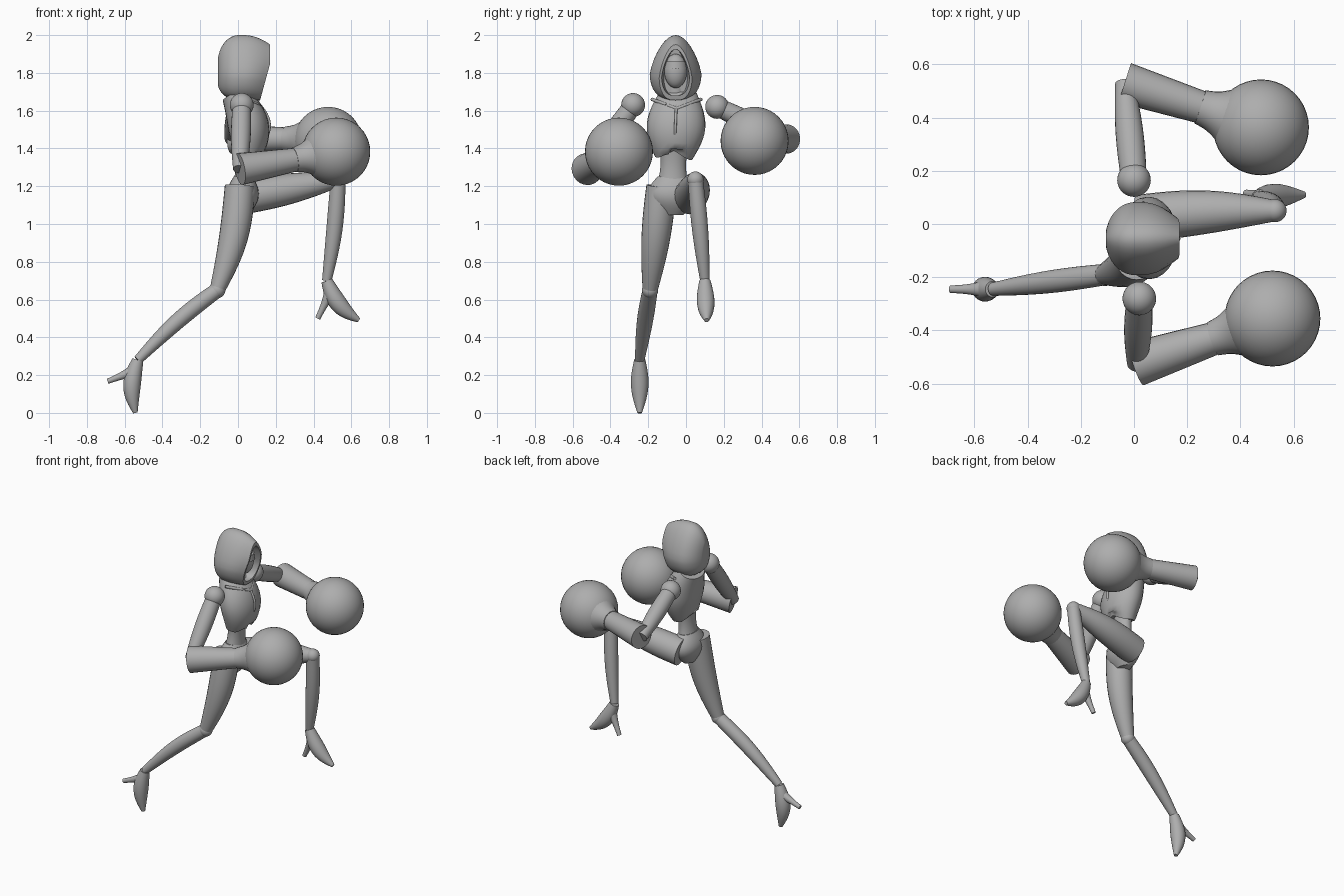
import bpy, bmesh, math
from mathutils import Vector

cube = bpy.data.objects.get("Cube")
if cube:
    bpy.data.objects.remove(cube, do_unlink=True)

grey = bpy.data.materials.new("plain grey")
grey.use_nodes = True
grey.diffuse_color = (.42, .42, .42, 1)
grey.node_tree.nodes["Principled BSDF"].inputs["Base Color"].default_value = grey.diffuse_color


def finish(name, bm):
    bmesh.ops.recalc_face_normals(bm, faces=bm.faces)
    mesh = bpy.data.meshes.new(name)
    bm.to_mesh(mesh)
    bm.free()
    mesh.materials.append(grey)
    part = bpy.data.objects.new(name, mesh)
    bpy.context.collection.objects.link(part)
    bpy.ops.object.select_all(action='DESELECT')
    part.select_set(True)
    bpy.context.view_layer.objects.active = part
    bpy.ops.object.shade_smooth_by_angle(angle=math.radians(45))
    return part


def skin(name, loops):
    """Bridge equal loops of points and cap both ends."""
    bm = bmesh.new()
    rows = [[bm.verts.new(point) for point in loop] for loop in loops]
    for lower, upper in zip(rows, rows[1:]):
        for i in range(len(lower)):
            bm.faces.new((lower[i - 1], lower[i], upper[i], upper[i - 1]))
    bm.faces.new(rows[0])
    bm.faces.new(rows[-1])
    return finish(name, bm)


def circle(count):
    angles = [math.tau * k / count for k in range(count)]
    return [(math.cos(angle), math.sin(angle)) for angle in angles]


def tube(name, start, end, first, last, bulge=0, bow=(0, 0, 0), flat=1, steps=12):
    """Tapered limb; bulge swells its middle, bow bends it, flat thins it across y."""
    start, end, bow = Vector(start), Vector(end), Vector(bow)
    loops = []
    for i in range(steps + 1):
        t = i / steps
        swell = math.sin(math.pi * t)
        centre = start.lerp(end, t) + bow * swell
        along = (end - start + bow * math.pi * math.cos(math.pi * t)).normalized()
        # Limbs that run sideways take their width from x instead of y
        width = Vector((1, 0, 0)) if abs(along.y) > abs(along.x) + abs(along.z) else Vector((0, 1, 0))
        side = (width - along * width.dot(along)).normalized()
        depth = along.cross(side) * flat
        radius = first + (last - first) * t + bulge * swell
        loops.append([centre + (side * c + depth * s) * radius for c, s in circle(24)])
    return skin(name, loops)


def ball(name, centre, radius, stretch=(1, 1, 1)):
    bm = bmesh.new()
    bmesh.ops.create_uvsphere(bm, u_segments=40, v_segments=20, radius=radius)
    bmesh.ops.scale(bm, vec=stretch, verts=bm.verts)
    bmesh.ops.translate(bm, vec=centre, verts=bm.verts)
    return finish(name, bm)


def arch(x, width, top, low):
    """Pointed hood section; its lower front leans back towards the throat."""
    middle = low + (top - low) * .4
    points = []
    for c, s in circle(32):
        z = middle + s * (top - middle if s > 0 else middle - low)
        y = c * (1 - max(s, 0) / 4) if s > 0 else math.copysign(abs(c) ** .7, c)
        lean = max(0, 1.85 - z) * max(0, x) * 1.6
        points.append((x - lean, y * width - .055, z))
    return points


def hood(back, front, steps=16):
    loops = []
    for i in range(steps + 1):
        t = max(.01, (i / steps) ** 1.5)
        dome = math.sqrt(1 - max(0, 1 - t / .4) ** 2)
        taper = max(0, t * 2 - 1) ** 2 * .05
        width, top, low = dome * .137 - taper, 1.85 + dome * .15 - taper, 1.75 - dome * .095
        loops.append(arch(back + (front - back) * t, width, top, low))
    # Turn the rim inwards to hollow out the face opening
    for x in (front, front / 2):
        width *= .85
        loops.append(arch(x, width, top - .025, low + .025))
    skin("hood", loops)


def arm(label, shoulder, elbow, wrist, glove, thick):
    shoulder, elbow, wrist, glove = map(Vector, (shoulder, elbow, wrist, glove))
    ball(label + "_shoulder", shoulder, .063)
    tube(label + "_upper_arm", shoulder, elbow, .048, .036, bulge=.01)
    tube(label + "_forearm", elbow, wrist, thick, .06)
    tube(label + "_cuff", wrist.lerp(elbow, .1), wrist.lerp(glove, .4), .066, .115, bulge=-.01)
    ball(label + "_glove", glove, .18)


def leg(label, hip, knee, ankle, toe, heel, hip_size, thigh_bow, shin_bow, foot_bow):
    hip, knee, ankle, toe, heel = map(Vector, (hip, knee, ankle, toe, heel))
    tube(label + "_thigh", hip, knee, hip_size, .04, bulge=.016, bow=thigh_bow)
    ball(label + "_knee", knee, .043)
    tube(label + "_shin", knee, ankle, .04, .025, bulge=.01, bow=shin_bow)
    tube(label + "_foot", ankle, toe, .03, .012, bulge=.025, bow=foot_bow)
    tube(label + "_heel", ankle.lerp(toe, .2) + Vector(foot_bow) / 2, heel, .036, .014, bulge=-.005)


# Head
hood(back=-.108, front=.17)
ball("face", (.09, -.055, 1.81), .06, stretch=(.9, 1, 1.5))
tube("visor", (.09, -.055, 1.82), (.09, -.055, 1.86), .062, .057)
tube("neck", (.01, -.055, 1.6), (.03, -.055, 1.75), .06, .045)

# Torso, with an arched hem cut into the chest shell
chest = tube("chest", (.05, -.065, 1.35), (-.02, -.04, 1.69), .1, .1, bulge=.055, bow=(.04, 0, 0), flat=.7)
hem = min(v.co.z for v in chest.data.vertices) + .03
for v in chest.data.vertices:
    if v.co.z < hem:
        v.co.z += max(0, .05 - abs(v.co.y + .065) * .6)
tube("waist", (.045, -.065, 1.42), (.03, -.07, 1.2), .08, .085, bulge=-.015, flat=.7)
tube("pelvis", (.02, -.075, 1.05), (.03, -.07, 1.25), .06, .08, bulge=.06, flat=.65)
tube("breastbone_ridge", (.09, -.05, 1.66), (.14, -.06, 1.43), .007, .007, bow=(.05, 0, 0))
for label, side in (("left", 1), ("right", -1)):
    tube(label + "_collar_ridge", (.13, -.05, 1.61), (.03, side * .13 - .05, 1.66), .009, .009, bow=(.02, 0, 0))

# Arms end in big round gloves
arm("left", shoulder=(0, .165, 1.62), elbow=(-.035, .53, 1.45), wrist=(.28, .43, 1.45),
    glove=(.477, .363, 1.44), thick=.078)
arm("right", shoulder=(.02, -.28, 1.63), elbow=(.01, -.525, 1.29), wrist=(.33, -.42, 1.345),
    glove=(.52, -.355, 1.383), thick=.085)

# Right leg stretches back, left leg is raised
leg("right", hip=(.01, -.13, 1.2), knee=(-.11, -.19, .65), ankle=(-.53, -.245, .28),
    toe=(-.543, -.245, 0), heel=(-.69, -.245, .167), hip_size=.08,
    thigh_bow=(.025, 0, 0), shin_bow=(0, 0, .02), foot_bow=(-.025, 0, 0))
leg("left", hip=(.02, .02, 1.14), knee=(.53, .05, 1.235), ankle=(.47, .1, .7),
    toe=(.64, .11, .49), heel=(.422, .115, .5), hip_size=.09,
    thigh_bow=(0, .01, 0), shin_bow=(.01, 0, 0), foot_bow=(-.02, 0, -.02))
